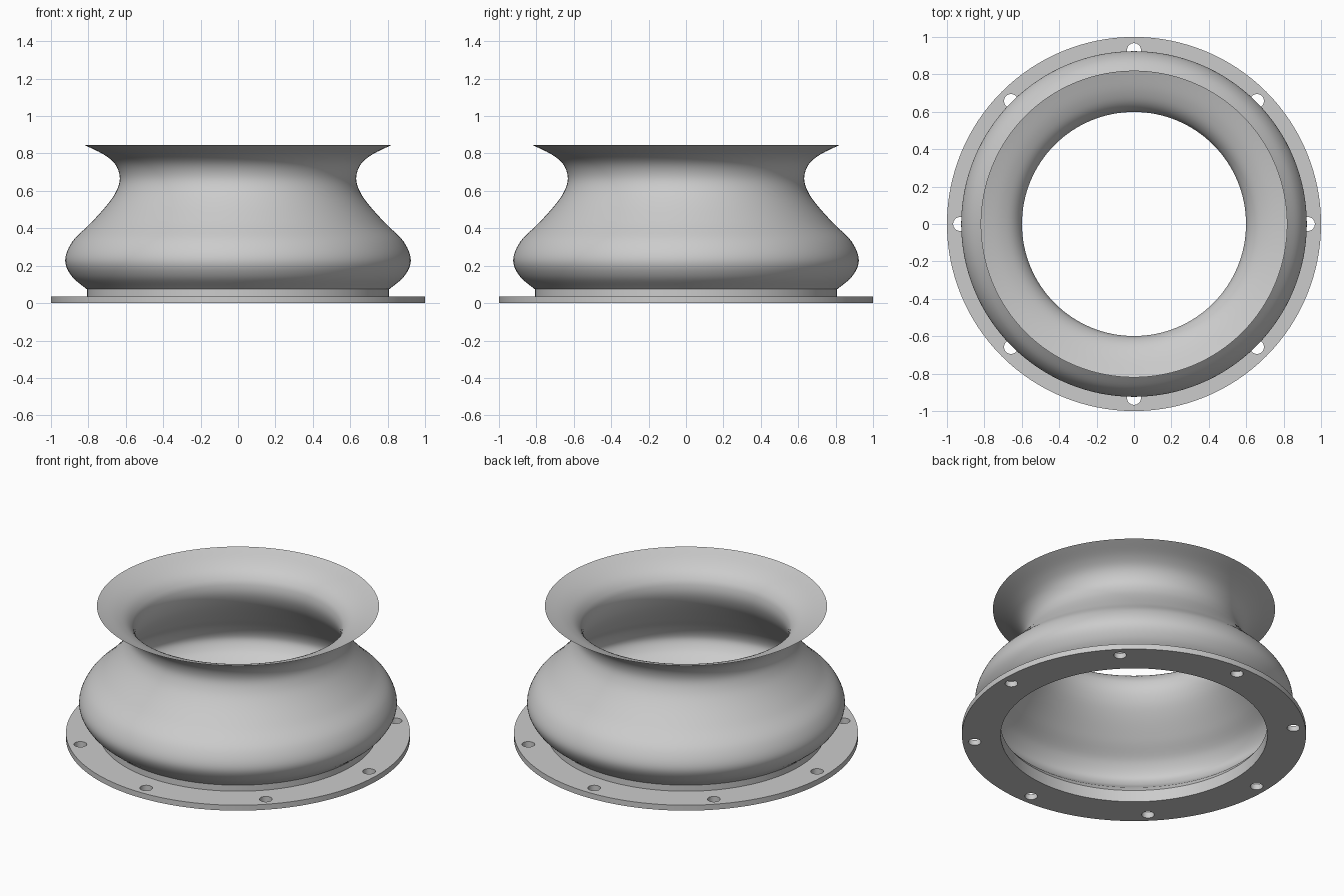
import bpy, bmesh, math
from mathutils import Vector

if "Cube" in bpy.data.objects:
    bpy.data.objects.remove(bpy.data.objects["Cube"], do_unlink=True)

SEGMENTS = 128
WALL = 0.033

grey = bpy.data.materials.new("plain grey")
grey.use_nodes = True
grey.diffuse_color = (0.6, 0.6, 0.6, 1)
grey.node_tree.nodes["Principled BSDF"].inputs["Base Color"].default_value = (0.6, 0.6, 0.6, 1)


def add_object(name, bm):
    bmesh.ops.recalc_face_normals(bm, faces=bm.faces)
    mesh = bpy.data.meshes.new(name)
    bm.to_mesh(mesh)
    bm.free()
    mesh.materials.append(grey)
    obj = bpy.data.objects.new(name, mesh)
    bpy.context.collection.objects.link(obj)
    return obj


def lathe(name, profile):
    """Revolve a closed (radius, height) outline about z."""
    bm = bmesh.new()
    rings = []
    for i in range(SEGMENTS):
        a = math.tau * i / SEGMENTS
        rings.append([bm.verts.new((r * math.cos(a), r * math.sin(a), z)) for r, z in profile])
    count = len(profile)
    for i, ring in enumerate(rings):
        nxt = rings[(i + 1) % SEGMENTS]
        for j in range(count):
            k = (j + 1) % count
            bm.faces.new((ring[j], nxt[j], nxt[k], ring[k]))
    return add_object(name, bm)


def smooth_path(points, steps):
    """Catmull-Rom curve through the points."""
    pts = [Vector(p) for p in points]
    pts = [2 * pts[0] - pts[1]] + pts + [2 * pts[-1] - pts[-2]]
    path = []
    for a, b, c, d in zip(pts, pts[1:], pts[2:], pts[3:]):
        for s in range(steps):
            t = s / steps
            path.append(0.5 * (2 * b + (c - a) * t + (2 * a - 5 * b + 4 * c - d) * t ** 2
                               + (3 * b - a - 3 * c + d) * t ** 3))
    return path + [pts[-2]]


def shade(obj):
    bpy.ops.object.select_all(action="DESELECT")
    obj.select_set(True)
    bpy.context.view_layer.objects.active = obj
    bpy.ops.object.shade_smooth_by_angle(angle=math.radians(35))


# Flared bell: curved outer wall, inner wall thinning to a sharp lip
outer = smooth_path([(0.81, 0.075), (0.89, 0.145), (0.924, 0.23), (0.885, 0.33),
                     (0.79, 0.425), (0.70, 0.525), (0.65, 0.6), (0.632, 0.67),
                     (0.655, 0.74), (0.715, 0.793), (0.82, 0.845)], 6)
inner = []
last = len(outer) - 1
for i, p in enumerate(outer[:-1]):
    tangent = (outer[i + 1] - outer[max(i - 1, 0)]).normalized()
    thickness = WALL * min(1, (last - i) / 15)
    inner.append(p + Vector((-tangent.y, tangent.x)) * thickness)
inner[0] = Vector((0.775, 0.075))
shade(lathe("bell", outer + inner[::-1]))

# Short collar joining bell and flange
shade(lathe("collar", [(0.775, 0.035), (0.808, 0.035), (0.808, 0.075), (0.775, 0.075)]))

# Mounting flange with a ring of eight bolt holes
flange = lathe("flange", [(0.775, 0), (1, 0), (1, 0.035), (0.775, 0.035)])
bm = bmesh.new()
for i in range(8):
    a = math.tau * i / 8
    hole = bmesh.ops.create_cone(bm, cap_ends=True, segments=32, radius1=0.037,
                                 radius2=0.037, depth=0.2)
    bmesh.ops.translate(bm, verts=hole["verts"],
                        vec=(0.93 * math.cos(a), 0.93 * math.sin(a), 0))
cutter = add_object("bolt_hole_cutter", bm)
cutter.hide_render = True
cut = flange.modifiers.new("bolt_holes", "BOOLEAN")
cut.operation = "DIFFERENCE"
cut.solver = "EXACT"
cut.object = cutter
bpy.context.view_layer.objects.active = flange
bpy.ops.object.modifier_apply(modifier=cut.name)
bpy.data.objects.remove(cutter, do_unlink=True)
shade(flange)
